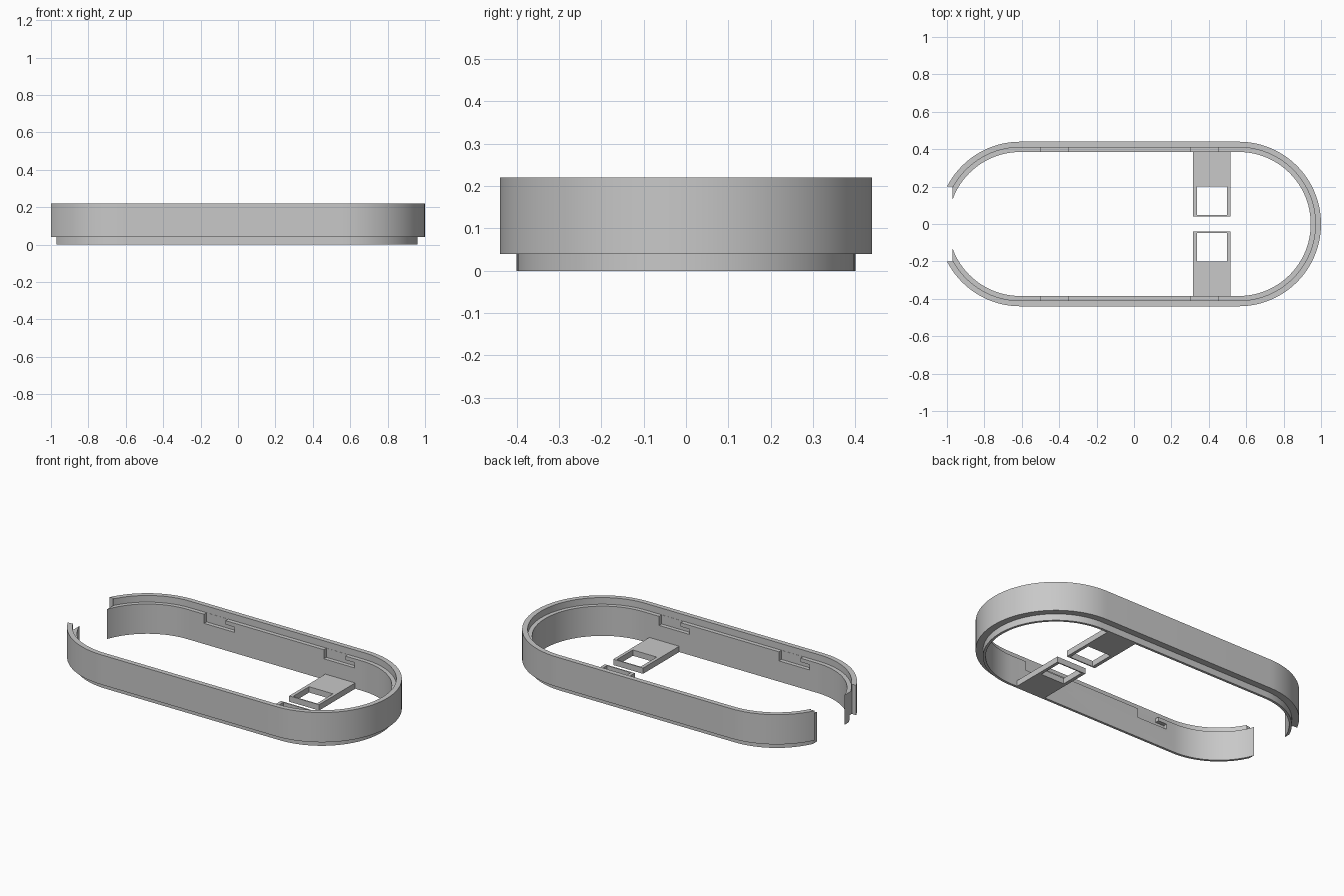
import bpy, bmesh, math

cube = bpy.data.objects.get("Cube")
if cube:
    bpy.data.objects.remove(cube, do_unlink=True)

grey = bpy.data.materials.new("plain grey")
grey.use_nodes = True
GREY = (0.58, 0.58, 0.58, 1)
grey.diffuse_color = GREY
grey.node_tree.nodes["Principled BSDF"].inputs["Base Color"].default_value = GREY


def add_object(name, bm):
    bmesh.ops.recalc_face_normals(bm, faces=bm.faces[:])
    mesh = bpy.data.meshes.new(name)
    bm.to_mesh(mesh)
    bm.free()
    mesh.materials.append(grey)
    obj = bpy.data.objects.new(name, mesh)
    bpy.context.collection.objects.link(obj)
    return obj


def box(name, xs, ys, zs):
    """Box spanning the given ranges."""
    bm = bmesh.new()
    bmesh.ops.create_cube(bm, size=1)
    for v in bm.verts:
        for i, (a, b) in enumerate((xs, ys, zs)):
            v.co[i] = b if v.co[i] > 0 else a
    return add_object(name, bm)


def cut(target, xs, ys, zs):
    """Subtract a box and discard the cutter."""
    cutter = box("cutter", xs, ys, zs)
    cutter.hide_render = True
    mod = target.modifiers.new("cut", 'BOOLEAN')
    mod.operation = 'DIFFERENCE'
    mod.solver = 'EXACT'
    mod.object = cutter
    bpy.context.view_layer.objects.active = target
    bpy.ops.object.modifier_apply(modifier=mod.name)
    bpy.data.objects.remove(cutter, do_unlink=True)


# Stepped wall section swept around a rounded-end track
INNER, LIP, RECESS, OUTER = 0.385, 0.40, 0.41, 0.44
LEDGE, TOP, STEP = 0.18, 0.22, 0.04
section = [(INNER, 0), (LIP, 0), (LIP, STEP), (OUTER, STEP),
           (OUTER, TOP), (RECESS, TOP), (RECESS, LEDGE), (INNER, LEDGE)]
SEGMENTS = 48
track = []
for centre, start in ((0.56, -math.pi / 2), (-0.608, math.pi / 2)):
    track += [(centre, start + math.pi * i / SEGMENTS) for i in range(SEGMENTS + 1)]

bm = bmesh.new()
rings = [[bm.verts.new((c + r * math.cos(a), r * math.sin(a), z)) for r, z in section]
         for c, a in track]
for k, ring in enumerate(rings):
    following = rings[(k + 1) % len(rings)]
    for j in range(len(section)):
        n = (j + 1) % len(section)
        bm.faces.new((ring[j], following[j], following[n], ring[n]))
wall = add_object("enclosure_wall", bm)

# Open end
cut(wall, (-1.2, -0.97), (-0.2, 0.2), (-0.1, 0.4))

# Bayonet slots: an opening in the ledge and a pocket running under it
for side in (1, -1):
    ys = sorted((side * 0.36, side * 0.409))
    for start in (-0.497, 0.305):
        end = start + 0.144
        cut(wall, (start, end), ys, (0.125, 0.2))
        pocket = (end - 0.01, end + 0.06) if side > 0 else (start - 0.06, start + 0.01)
        cut(wall, pocket, ys, (0.125, 0.157))

# Pair of floor tabs with square windows
for side, name in ((1, "back_tab"), (-1, "front_tab")):
    tab = box(name, (0.315, 0.515), sorted((side * 0.04, side * 0.39)), (0, 0.035))
    cut(tab, (0.336, 0.496), sorted((side * 0.047, side * 0.2)), (-0.1, 0.1))

# Smooth the rounded ends and keep the steps sharp
bpy.ops.object.select_all(action='DESELECT')
wall.select_set(True)
bpy.context.view_layer.objects.active = wall
bpy.ops.object.shade_smooth_by_angle(angle=math.radians(30))
